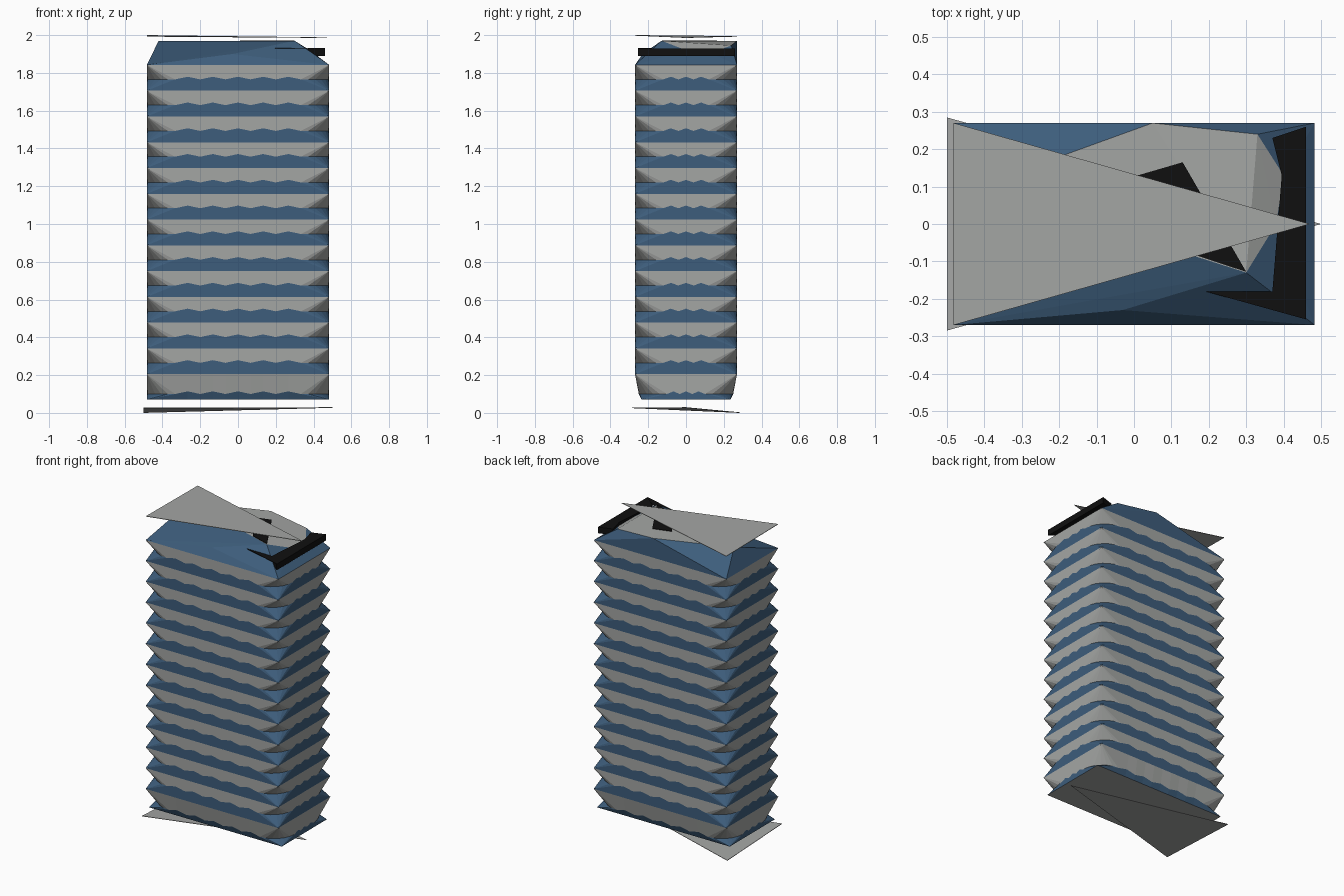
import bpy, bmesh, math

cube = bpy.data.objects.get("Cube")
if cube:
    bpy.data.objects.remove(cube, do_unlink=True)


def material(name, rgb):
    m = bpy.data.materials.new(name)
    m.use_nodes = True
    color = (*rgb, 1)
    m.diffuse_color = color
    m.node_tree.nodes["Principled BSDF"].inputs["Base Color"].default_value = color
    return m


CONCRETE = material("light grey concrete", (0.37, 0.38, 0.37))
GLASS = material("blue glass", (0.047, 0.11, 0.2))
BLACK = material("black", (0.005, 0.005, 0.005))

HX, HY = 0.483, 0.27      # half width and half depth
RADIUS = 0.15             # corner rounding between floor edges
FLOORS, FIRST, TOP = 12, 0.205, 1.842
STEP = (TOP - FIRST) / FLOORS
ARC = 6


def finish(name, bm, materials):
    mesh = bpy.data.meshes.new(name)
    bm.to_mesh(mesh)
    bm.free()
    for m in materials:
        mesh.materials.append(m)
    obj = bpy.data.objects.new(name, mesh)
    bpy.context.collection.objects.link(obj)
    return obj


def ring(z, hy=HY, rounded=False):
    """Floor outline; sharp rings collapse each corner arc to one point."""
    pts = []
    signs = [(1, 1), (-1, 1), (-1, -1), (1, -1)]
    for c, (sx, sy) in enumerate(signs):
        cx, cy = sx * (HX - RADIUS), sy * (hy - RADIUS)
        for i in range(ARC + 1):
            a = math.pi / 2 * (c + i / ARC)
            if rounded:
                pts.append((cx + RADIUS * math.cos(a), cy + RADIUS * math.sin(a), z))
            else:
                pts.append((sx * HX, sy * hy, z))
        # points along the side towards the next corner, with small scallops
        long_side = c % 2 == 0
        n = 9 if long_side else 5
        for i in range(1, n + 1):
            t = 1 - 2 * i / (n + 1)
            lift = 0.014 if rounded and i % 2 else 0
            if long_side:
                pts.append((sx * t * (HX - RADIUS), sy * hy, z + lift))
            else:
                pts.append((sx * HX, sy * t * (hy - RADIUS), z + lift))
    return pts


# Tower body: sharp floor edges alternating with rounded waists
rings = [ring(0.07, 0.235), ring(0.1, 0.25, True)]
for k in range(FLOORS):
    z = FIRST + k * STEP
    rings += [ring(z), ring(z + 0.06, rounded=True)]
rings.append(ring(TOP))

bm = bmesh.new()
loops = [[bm.verts.new(p) for p in r] for r in rings]
for level, (lo, hi) in enumerate(zip(loops, loops[1:])):
    for i in range(len(lo)):
        j = (i + 1) % len(lo)
        face = bm.faces.new((lo[i], lo[j], hi[j], hi[i]))
        face.material_index = 1 if level % 2 == 0 else 0
bm.faces.new(list(reversed(loops[0])))
bmesh.ops.remove_doubles(bm, verts=bm.verts, dist=0.0001)
finish("tower_floors", bm, [CONCRETE, GLASS])

# Faceted roof: glass slopes rising to a tilted concrete crown
crown = [(-0.42, 0.1, 1.97), (0.05, HY, 1.97), (0.33, 0.24, 1.945),
         (0.4, 0.13, 1.905), (0.38, 0, 1.92), (0.3, -0.13, 1.97),
         (-0.03, -0.23, 1.9), (-0.38, -0.1, 1.9)]
base = [(sx * HX, sy * HY, TOP) for sx in (-1, 1) for sy in (-1, 1)]
bm = bmesh.new()
for p in crown + base:
    bm.verts.new(p)
bmesh.ops.convex_hull(bm, input=bm.verts)
for f in list(bm.faces):
    if all(v.co.z < TOP + 0.01 for v in f.verts):
        bm.faces.remove(f)
    else:
        f.material_index = 0 if min(v.co.z for v in f.verts) > 1.88 else 1
finish("roof", bm, [CONCRETE, GLASS])


def plate(name, points, mat, thickness=0.003):
    """Flat panel hanging below its outline by the given thickness."""
    bm = bmesh.new()
    face = bm.faces.new([bm.verts.new(p) for p in points])
    out = bmesh.ops.extrude_face_region(bm, geom=[face])
    for v in out["geom"]:
        if isinstance(v, bmesh.types.BMVert):
            v.co.z -= thickness
    bmesh.ops.recalc_face_normals(bm, faces=bm.faces)
    return finish(name, bm, [mat])


# Triangular canopy above and ground panel below
plate("canopy", [(-0.482, -0.27, 2.0), (0.47, 0, 1.988), (-0.482, 0.27, 1.995)], CONCRETE)
plate("ground_panel", [(-0.5, -0.285, 0.028), (0.5, 0, 0.03), (-0.5, 0.285, 0.003)], CONCRETE)

# Black roof details
plate("roof_panel", [(0.01, 0.13, 1.974), (0.17, -0.085, 1.974),
                     (0.3, -0.128, 1.974), (0.13, 0.165, 1.974)], BLACK)
plate("roof_strip", [(0.46, -0.255, 1.93), (0.46, 0.26, 1.93), (0.37, 0.23, 1.93),
                     (0.395, 0.13, 1.93), (0.37, -0.18, 1.93)], BLACK, 0.04)
plate("roof_strip_arm", [(0.19, -0.18, 1.932), (0.46, -0.255, 1.932),
                         (0.37, -0.18, 1.932)], BLACK)
